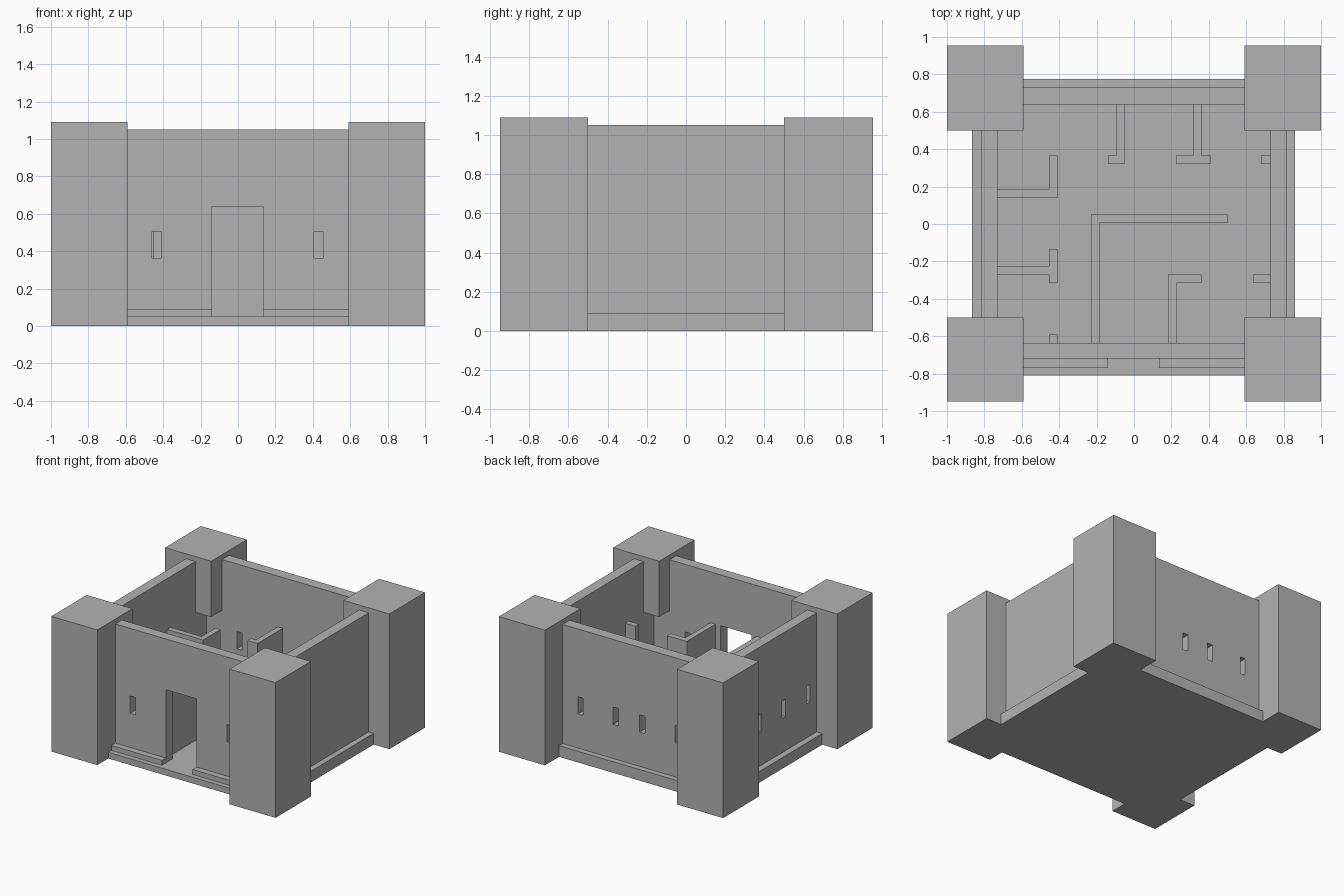
import bpy
import bmesh
from mathutils import Vector

old = bpy.data.objects.get("Cube")
if old:
    bpy.data.objects.remove(old, do_unlink=True)

GREY = (0.45, 0.45, 0.45, 1)
stone = bpy.data.materials.new("grey_stone")
stone.use_nodes = True
stone.diffuse_color = GREY
stone.node_tree.nodes["Principled BSDF"].inputs["Base Color"].default_value = GREY

FLOOR, LEDGE, CEILING, WALL_TOP, TOWER_TOP = 0.05, 0.09, 0.64, 1.05, 1.09
THICK = 0.045


def boxes(name, *spans):
    """One object made of boxes, each given as x0, x1, y0, y1, z0, z1."""
    bm = bmesh.new()
    for x0, x1, y0, y1, z0, z1 in spans:
        cube = bmesh.ops.create_cube(bm, size=1)["verts"]
        middle = Vector((x0 + x1, y0 + y1, z0 + z1)) / 2
        for v in cube:
            v.co = middle + v.co * Vector((x1 - x0, y1 - y0, z1 - z0))
    mesh = bpy.data.meshes.new(name)
    bm.to_mesh(mesh)
    bm.free()
    mesh.materials.append(stone)
    obj = bpy.data.objects.new(name, mesh)
    bpy.context.collection.objects.link(obj)
    return obj


def carve(obj, *spans):
    """Cut boxes out of an object and bake the result."""
    cutter = boxes("cutter", *spans)
    cutter.hide_render = True
    mod = obj.modifiers.new("openings", "BOOLEAN")
    mod.operation, mod.solver, mod.object = "DIFFERENCE", "EXACT", cutter
    bpy.context.view_layer.objects.active = obj
    bpy.ops.object.modifier_apply(modifier=mod.name)
    bpy.data.objects.remove(cutter, do_unlink=True)


# Floor slab, forming the low front step as well
boxes("floor_slab", (-0.865, 0.86, -0.81, 0.775, 0, FLOOR))

# Corner towers, hollowed below the ceiling line by the room
room = (-0.73, 0.73, -0.635, 0.64, -0.1, CEILING)
for side, x0, x1 in (("right", -1, -0.59), ("left", 0.59, 1)):
    for end, y0, y1 in (("front", -0.95, -0.5), ("back", 0.5, 0.955)):
        tower = boxes(f"{end}_{side}_tower", (x0, x1, y0, y1, 0, TOWER_TOP))
        carve(tower, room)

# Outer walls with window slits and the doorway
half, sill, head = 0.0235, 0.365, 0.505
front = boxes("front_wall", (-0.59, 0.59, -0.72, -0.635, FLOOR, WALL_TOP))
carve(front, (-0.14, 0.135, -1, -0.5, 0, CEILING),
      *[(x - half, x + half, -1, -0.5, sill, head) for x in (-0.435, 0.43)])
back = boxes("back_wall", (-0.59, 0.59, 0.64, 0.73, FLOOR, WALL_TOP))
carve(back, *[(x - half, x + half, 0.5, 1, sill, head)
              for x in (-0.435, -0.12, 0.115, 0.43)])
right = boxes("right_wall", (-0.815, -0.73, -0.5, 0.5, FLOOR, WALL_TOP))
carve(right, *[(-1, -0.6, y - half, y + half, sill, head)
               for y in (-0.395, -0.08, 0.235)])
boxes("left_wall", (0.73, 0.815, -0.5, 0.5, FLOOR, WALL_TOP))

# Ledges along the foot of the walls
boxes("front_ledge", (-0.59, -0.14, -0.77, -0.72, FLOOR, LEDGE),
      (0.135, 0.59, -0.77, -0.72, FLOOR, LEDGE))
boxes("back_ledge", (-0.59, 0.59, 0.73, 0.775, FLOOR, LEDGE))
boxes("right_ledge", (-0.865, -0.815, -0.5, 0.5, FLOOR, LEDGE))
boxes("left_ledge", (0.815, 0.86, -0.5, 0.5, FLOOR, LEDGE))


# Inner partitions, each a run along x or y with the common thickness
def along_x(x0, x1, y):
    return (x0, x1, y, y + THICK, FLOOR, CEILING)


def along_y(x, y0, y1):
    return (x, x + THICK, y0, y1, FLOOR, CEILING)


partitions = {
    "back_middle_partition": (along_y(-0.095, 0.365, 0.64), along_x(-0.14, -0.05, 0.32)),
    "back_left_partition": (along_y(0.315, 0.365, 0.64), along_x(0.225, 0.41, 0.32)),
    "left_back_stub": (along_x(0.68, 0.73, 0.32),),
    "left_front_stub": (along_x(0.64, 0.73, -0.315),),
    "right_back_partition": (along_x(-0.73, -0.455, 0.14), along_y(-0.455, 0.14, 0.365)),
    "right_front_partition": (along_x(-0.73, -0.455, -0.27), along_y(-0.455, -0.315, -0.135)),
    "front_stub": (along_y(-0.455, -0.635, -0.59),),
    "hall_partition": (along_y(-0.23, -0.635, 0.005), along_x(-0.23, 0.5, 0.005)),
    "front_left_partition": (along_y(0.182, -0.635, -0.315), along_x(0.182, 0.36, -0.315)),
}
for name, runs in partitions.items():
    boxes(name, *runs)
